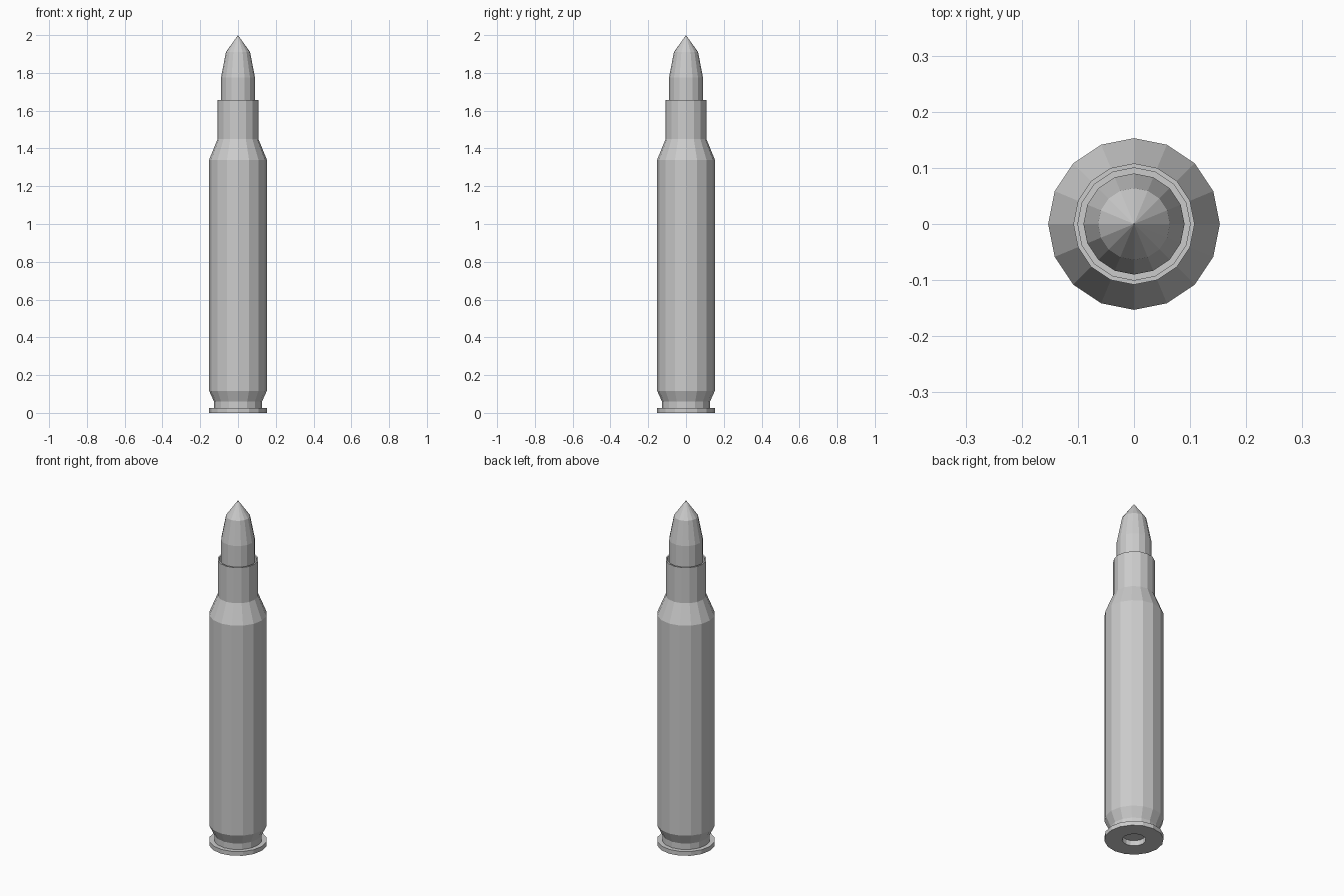
import bpy
import bmesh
from math import cos, sin, tau

SIDES = 16

cube = bpy.data.objects.get("Cube")
if cube:
    bpy.data.objects.remove(cube, do_unlink=True)

grey = bpy.data.materials.new("plain_grey")
grey.use_nodes = True
colour = (0.6, 0.6, 0.6, 1)
grey.diffuse_color = colour
grey.node_tree.nodes["Principled BSDF"].inputs["Base Color"].default_value = colour


def lathe(name, profile):
    """Spin (radius, height) points around z; a zero radius makes a pole."""
    bm = bmesh.new()
    rings = []
    for r, z in profile:
        if r == 0:
            rings.append([bm.verts.new((0, 0, z))] * SIDES)
        else:
            rings.append([bm.verts.new((r * cos(tau * i / SIDES), r * sin(tau * i / SIDES), z))
                          for i in range(SIDES)])
    for low, high in zip(rings, rings[1:]):
        for i in range(SIDES):
            j = (i + 1) % SIDES
            corners = dict.fromkeys((low[i], low[j], high[j], high[i]))
            bm.faces.new(list(corners))
    bmesh.ops.recalc_face_normals(bm, faces=bm.faces[:])
    mesh = bpy.data.meshes.new(name)
    bm.to_mesh(mesh)
    bm.free()
    mesh.materials.append(grey)
    obj = bpy.data.objects.new(name, mesh)
    bpy.context.collection.objects.link(obj)
    return obj


# Casing: recessed base, rim, groove, body, shoulder, neck and open mouth
lathe("casing", [
    (0, 0.03), (0.061, 0.03), (0.061, 0), (0.153, 0), (0.153, 0.025),
    (0.127, 0.025), (0.127, 0.06), (0.153, 0.117), (0.153, 1.34),
    (0.108, 1.45), (0.108, 1.657), (0.1, 1.657), (0.1, 1.62), (0, 1.62),
])

# Pointed tip seated in the mouth
lathe("tip", [(0, 1.6), (0.09, 1.6), (0.09, 1.775), (0.064, 1.91), (0, 2)])
